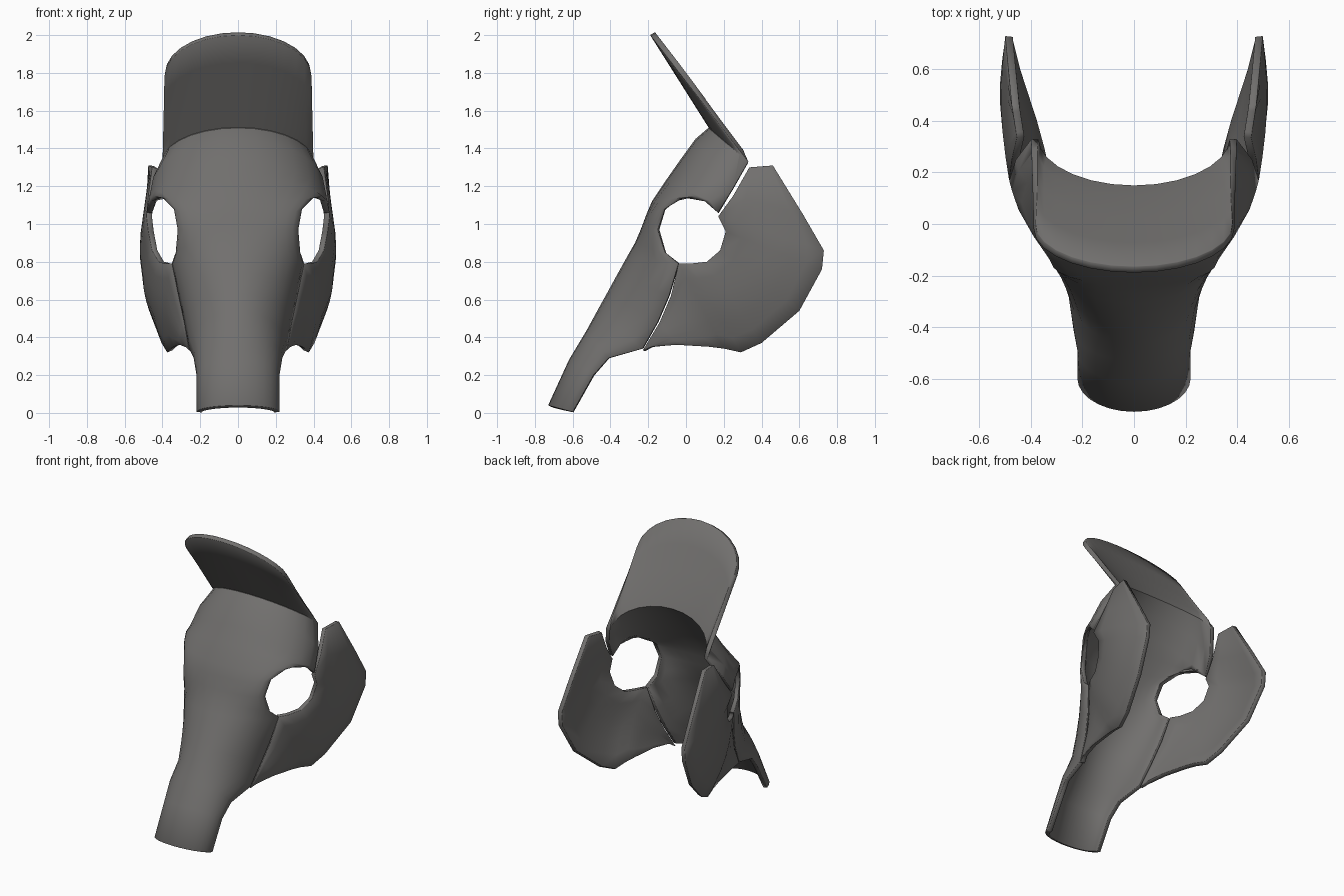
import bpy
import math

default_cube = bpy.data.objects.get("Cube")
if default_cube:
    bpy.data.objects.remove(default_cube, do_unlink=True)

steel = bpy.data.materials.new("dark_steel")
steel.use_nodes = True
steel_colour = (0.165, 0.16, 0.155, 1)
steel.diffuse_color = steel_colour
steel.node_tree.nodes["Principled BSDF"].inputs["Base Color"].default_value = steel_colour


def mix(start, end, t):
    """Blend two points."""
    return tuple(p + (q - p) * t for p, q in zip(start, end))


def loft_plate(name, rows, flip=False, thickness=0.03):
    """Skin equal-length rows of points and thicken the sheet inwards."""
    width = len(rows[0])
    points = [point for row in rows for point in row]
    faces = []
    for r in range(len(rows) - 1):
        for c in range(width - 1):
            corner = r * width + c
            face = (corner, corner + 1, corner + width + 1, corner + width)
            faces.append(face[::-1] if flip else face)
    mesh = bpy.data.meshes.new(name)
    mesh.from_pydata(points, [], faces)
    mesh.materials.append(steel)
    plate = bpy.data.objects.new(name, mesh)
    bpy.context.collection.objects.link(plate)

    solid = plate.modifiers.new("thickness", "SOLIDIFY")
    solid.thickness = thickness
    solid.offset = -1
    rim = plate.modifiers.new("soft_rim", "BEVEL")
    rim.width = 0.006
    rim.segments = 1
    rim.limit_method = "ANGLE"
    rim.angle_limit = math.radians(80)

    bpy.ops.object.select_all(action="DESELECT")
    plate.select_set(True)
    bpy.context.view_layer.objects.active = plate
    bpy.ops.object.shade_smooth_by_angle(angle=math.radians(80))
    return plate


def rounded_section(ridge, edge, segments=14):
    """Elliptical arch from one side edge over the ridge to the other."""
    ridge_y, ridge_z = ridge
    edge_x, edge_y, edge_z = edge
    section = []
    for i in range(segments + 1):
        angle = math.pi * (i / segments - 0.5)
        drop = 1 - math.cos(angle)
        section.append((edge_x * math.sin(angle),
                        ridge_y + (edge_y - ridge_y) * drop,
                        ridge_z + (edge_z - ridge_z) * drop))
    return section


# Face plate: ridge point (y, z) and side edge (x, y, z) from nose to brow,
# the side edge wrapping round the front of the eye opening
face_sections = [
    ((-.73, .04), (.22, -.6, .005)),
    ((-.62, .28), (.22, -.49, .2)),
    ((-.53, .43), (.235, -.41, .29)),
    ((-.47, .54), (.26, -.23, .34)),
    ((-.42, .63), (.285, -.15, .48)),
    ((-.36, .74), (.315, -.09, .62)),
    ((-.31, .83), (.35, -.04, .79)),
    ((-.27, .9), (.33, -.11, .85)),
    ((-.24, .97), (.32, -.15, .97)),
    ((-.21, 1.05), (.34, -.11, 1.08)),
    ((-.18, 1.12), (.4, -.01, 1.14)),
    ((-.1, 1.24), (.46, .1, 1.12)),
    ((-.03, 1.34), (.485, .17, 1.06)),
    ((.05, 1.45), (.46, .25, 1.19)),
]
# Flared crest rising from the brow to a rounded tip
brow = ((.12, 1.51), (.4, .33, 1.33))
tip = ((-.19, 2), (.39, -.02, 1.78))
for t in (0, .12, .4, .7, 1):
    face_sections.append((mix(brow[0], tip[0], t), mix(brow[1], tip[1], t)))

loft_plate("face_and_crest_plate",
           [rounded_section(ridge, edge) for ridge, edge in face_sections])

# Cheek plates: front edge (with the rear of the eye opening) and outer edge
cheek_front = [
    (.26, -.23, .33), (.285, -.14, .48), (.315, -.08, .62), (.35, -.04, .79),
    (.385, .02, .79), (.42, .11, .8), (.455, .18, .86), (.475, .21, .96),
    (.485, .17, 1.04), (.475, .25, 1.15), (.455, .335, 1.3),
]
cheek_outer = [
    (.28, -.18, .35), (.31, -.05, .36), (.34, .12, .35), (.355, .2, .34),
    (.375, .29, .32), (.405, .4, .37), (.47, .6, .54), (.5, .72, .76),
    (.5, .73, .86), (.49, .62, 1.05), (.475, .46, 1.31),
]
cheek_steps = 6
last = len(cheek_front) - 1

for name, side in (("left_cheek_plate", 1), ("right_cheek_plate", -1)):
    cheek_rows = []
    for i, (front, outer) in enumerate(zip(cheek_front, cheek_outer)):
        row = []
        for step in range(cheek_steps + 1):
            t = step / cheek_steps
            x, y, z = mix(front, outer, t)
            # Outward bulge, fading at both ends of the plate
            bulge = .04 * math.sin(math.pi * t) * math.sin(math.pi * i / last)
            row.append((side * (x + bulge), y, z))
        cheek_rows.append(row)
    loft_plate(name, cheek_rows, flip=side < 0)
